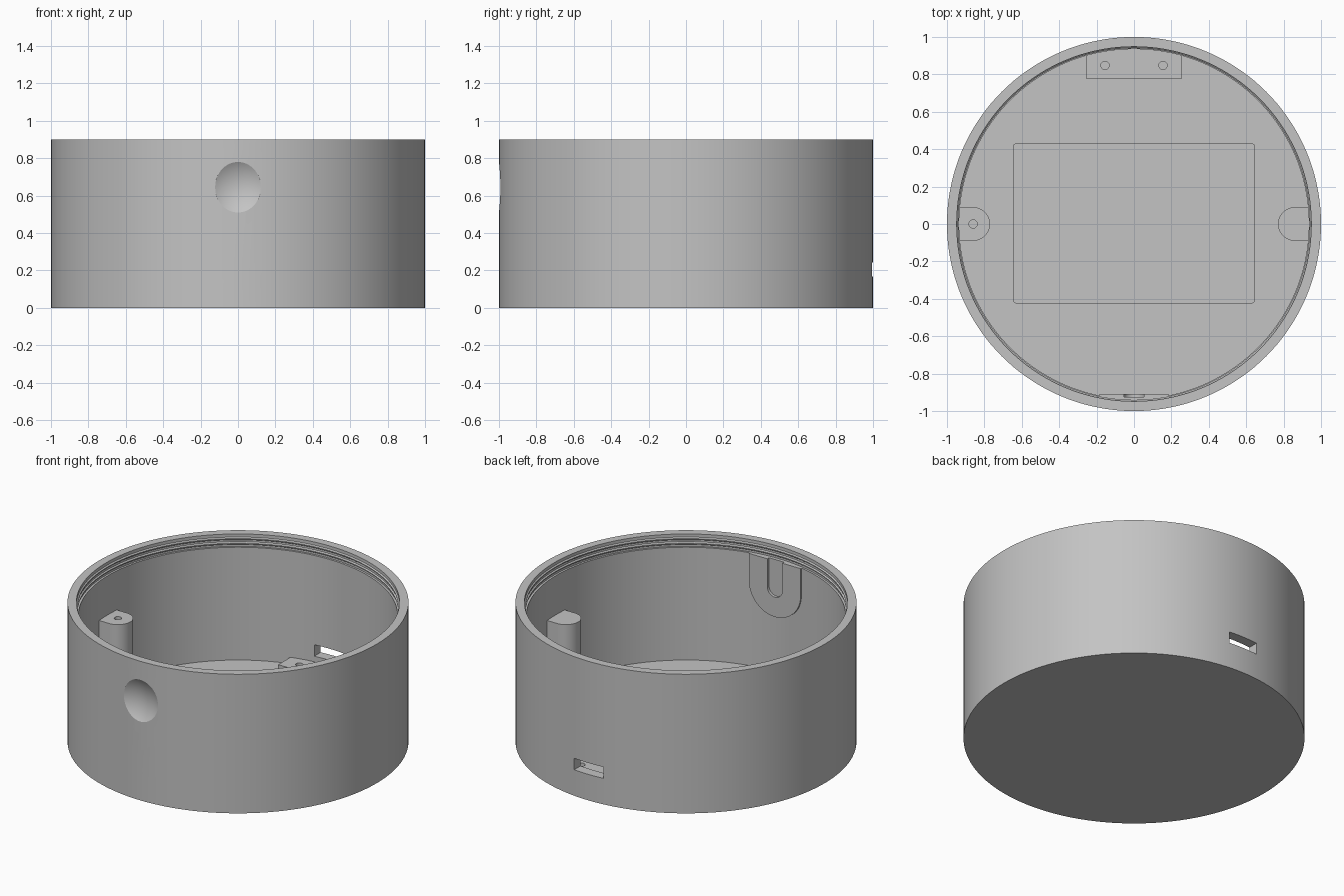
import bpy, bmesh
from math import pi, cos, sin, radians
from mathutils import Matrix

if "Cube" in bpy.data.objects:
    bpy.data.objects.remove(bpy.data.objects["Cube"])

grey = bpy.data.materials.new("matte grey")
grey.use_nodes = True
COLOUR = (0.55, 0.55, 0.55, 1)
grey.diffuse_color = COLOUR
grey.node_tree.nodes["Principled BSDF"].inputs["Base Color"].default_value = COLOUR


def make_object(name, bm):
    bmesh.ops.recalc_face_normals(bm, faces=bm.faces)
    mesh = bpy.data.meshes.new(name)
    bm.to_mesh(mesh)
    bm.free()
    mesh.materials.append(grey)
    obj = bpy.data.objects.new(name, mesh)
    bpy.context.collection.objects.link(obj)
    return obj


def prism(name, outline, low, high, matrix=Matrix()):
    """Extrude a flat outline from low to high, then place it."""
    bm = bmesh.new()
    face = bm.faces.new([bm.verts.new((x, y, low)) for x, y in outline])
    new = bmesh.ops.extrude_face_region(bm, geom=[face])["geom"]
    tops = [v for v in new if isinstance(v, bmesh.types.BMVert)]
    bmesh.ops.translate(bm, verts=tops, vec=(0, 0, high - low))
    bm.transform(matrix)
    return make_object(name, bm)


def arc(cx, cy, r, start, end, steps):
    angles = [start + (end - start) * i / steps for i in range(steps + 1)]
    return [(cx + r * cos(a), cy + r * sin(a)) for a in angles]


def u_shape(r, centre, top):
    return arc(0, centre, r, pi, 2 * pi, 24) + [(r, top), (-r, top)]


def rectangle(x, y0, y1):
    return [(-x, y0), (x, y0), (x, y1), (-x, y1)]


def circle(x, y, r):
    return arc(x, y, r, 0, 2 * pi, 32)[:-1]


def cut(target, *cutters):
    bpy.context.view_layer.objects.active = target
    for cutter in cutters:
        cutter.hide_render = True
        mod = target.modifiers.new("cut", "BOOLEAN")
        mod.operation, mod.solver, mod.object = "DIFFERENCE", "EXACT", cutter
        bpy.ops.object.modifier_apply(modifier=mod.name)
        bpy.data.objects.remove(cutter)


FLOOR, WALL = 0.09, 0.935
upright = Matrix.Rotation(pi / 2, 4, "X")  # outline y becomes z, depth becomes -y

# Round housing with floor, ledge and thread ridges, as one lathed profile
profile = [(0, 0), (1, 0), (1, 0.9), (0.948, 0.9)]
for z in (0.88, 0.85):
    profile += [(0.948, z), (0.94, z - 0.006), (0.94, z - 0.012), (0.948, z - 0.018)]
profile += [(0.948, 0.82), (WALL, 0.82), (WALL, FLOOR), (0, FLOOR)]
bm = bmesh.new()
verts = [bm.verts.new((r, 0, z)) for r, z in profile]
edges = [bm.edges.new(pair) for pair in zip(verts, verts[1:])]
bmesh.ops.spin(bm, geom=verts + edges, cent=(0, 0, 0), axis=(0, 0, 1),
               angle=2 * pi, steps=144, use_merge=True)
bmesh.ops.remove_doubles(bm, verts=bm.verts, dist=0.0001)
housing = make_object("housing", bm)

# Floor pocket with small corner radii
pocket_outline = []
for i, (sx, sy) in enumerate([(1, 1), (-1, 1), (-1, -1), (1, -1)]):
    pocket_outline += arc(sx * 0.63, sy * 0.41 + 0.003, 0.015, i * pi / 2, (i + 1) * pi / 2, 4)
pocket = prism("pocket_cutter", pocket_outline, FLOOR - 0.04, FLOOR + 0.05)

# Port slot through the back wall
port = prism("port_cutter", rectangle(0.104, 0.168, 0.242), -1.1, -0.85, upright)

# Shallow round dish in the front wall
DISH, DEPTH = 0.125, 0.032
radius = (DISH ** 2 + DEPTH ** 2) / (2 * DEPTH)
bm = bmesh.new()
bmesh.ops.create_uvsphere(bm, u_segments=96, v_segments=64, radius=radius)
bm.transform(Matrix.Translation((0, -0.994 - radius + DEPTH, 0.645)) @ upright)
dish = make_object("dish_cutter", bm)
cut(housing, pocket, port, dish)

# Screw posts on both side walls
posts = []
for side, turn in (("left", -90), ("right", 90)):
    spin = Matrix.Rotation(radians(turn), 4, "Z")
    post = prism(side + "_screw_post", u_shape(0.09, 0.86, 0.95), FLOOR - 0.01, 0.567, spin)
    cut(post, prism("hole_cutter", circle(0, 0.86, 0.022), 0.3, 0.7, spin))
    posts.append(post)

# Low mounting block behind the port, with two screw holes
block = prism("port_block", rectangle(0.255, 0.775, 0.94), FLOOR - 0.01, 0.132)
cut(block, *[prism("hole_cutter", circle(x, 0.848, 0.022), FLOOR + 0.002, 0.2)
             for x in (-0.155, 0.155)])

# Flat pad behind the dish, with a narrow channel
pad = prism("sensor_pad", u_shape(0.185, 0.643, 0.82), 0.908, 0.95, upright)
cut(pad, prism("channel_cutter", u_shape(0.054, 0.64, 0.9), 0.85, 0.926, upright))

# Smooth shading with crisp edges
bpy.ops.object.select_all(action="DESELECT")
for obj in [housing, block, pad] + posts:
    obj.select_set(True)
bpy.context.view_layer.objects.active = housing
bpy.ops.object.shade_smooth_by_angle(angle=radians(25))
